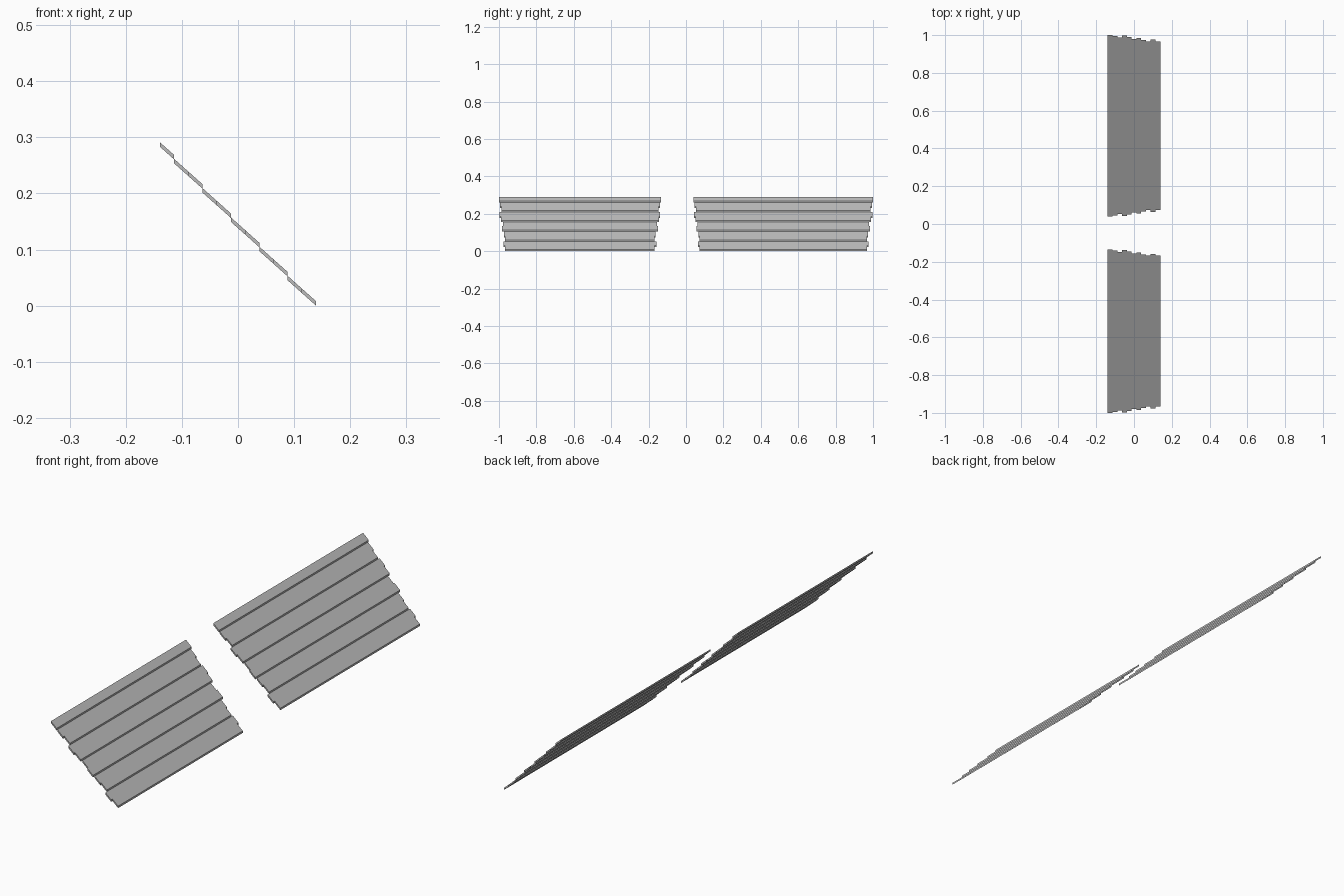
import bpy, bmesh

cube = bpy.data.objects.get("Cube")
if cube:
    bpy.data.objects.remove(cube, do_unlink=True)

grey = bpy.data.materials.new("siding grey")
grey.use_nodes = True
colour = (0.5, 0.5, 0.5, 1)
grey.diffuse_color = colour
grey.node_tree.nodes["Principled BSDF"].inputs["Base Color"].default_value = colour

X0, TOP = -0.139, 0.291      # upper edge of the slope
HALF = 0.278 / 11            # half of one board's width
THICK, STEP = 0.008, 0.007   # vertical thickness and drop between boards
FALL = (TOP - THICK - 5 * STEP) / 11
# how far each half board stops short of the panel's end
INSETS = [0, .005, .013, .003, .01, .021, .016, .027, .033, .024, .033]


def add_board(bm, i, y0, y1):
    """Sloping half board with upright edges."""
    x = X0 + i * HALF
    z = TOP - i * FALL - ((i + 1) // 2) * STEP
    profile = [(x, z), (x, z - THICK),
               (x + HALF, z - FALL - THICK), (x + HALF, z - FALL)]
    ends = [[bm.verts.new((px, y, pz)) for px, pz in profile] for y in (y0, y1)]
    bm.faces.new(ends[0])
    bm.faces.new(ends[1][::-1])
    for a in range(4):
        b = (a + 1) % 4
        bm.faces.new((ends[0][b], ends[0][a], ends[1][a], ends[1][b]))


def add_panel(name, y0, y1):
    """Panel of lapped boards with ragged ends."""
    bm = bmesh.new()
    for i, inset in enumerate(INSETS):
        add_board(bm, i, y0 + inset, y1 - inset)
    bmesh.ops.recalc_face_normals(bm, faces=bm.faces)
    mesh = bpy.data.meshes.new(name)
    bm.to_mesh(mesh)
    bm.free()
    mesh.materials.append(grey)
    bpy.context.collection.objects.link(bpy.data.objects.new(name, mesh))


add_panel("front_siding_panel", -1.0, -0.135)
add_panel("back_siding_panel", 0.04, 1.0)
